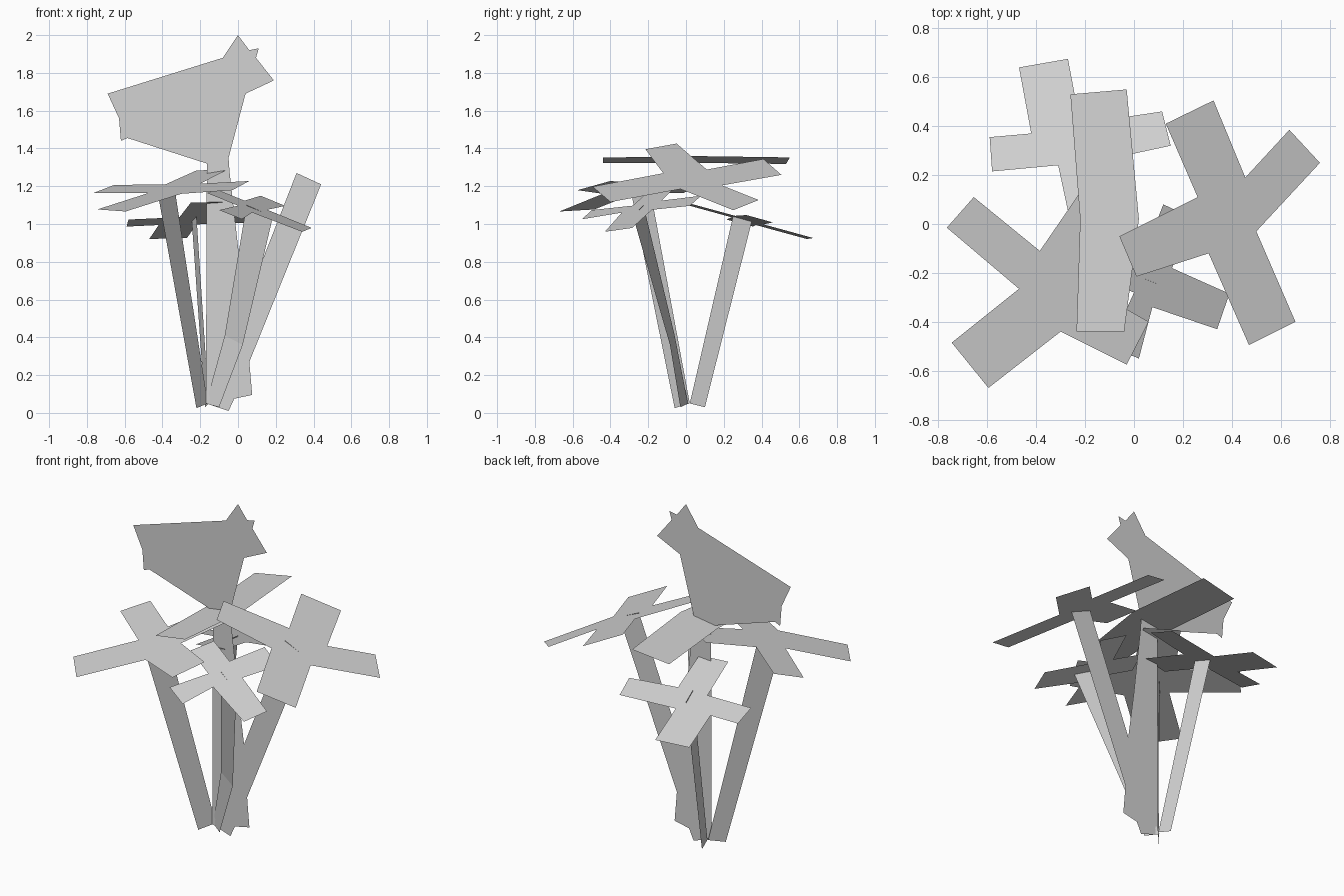
import bpy
import bmesh

cube = bpy.data.objects.get("Cube")
if cube:
    bpy.data.objects.remove(cube, do_unlink=True)

# One plain grey for every card
grey = bpy.data.materials.new("plain_grey")
grey.use_nodes = True
grey.diffuse_color = (0.65, 0.65, 0.65, 1)
bsdf = next(n for n in grey.node_tree.nodes if n.type == 'BSDF_PRINCIPLED')
bsdf.inputs["Base Color"].default_value = (0.65, 0.65, 0.65, 1)
bsdf.inputs["Roughness"].default_value = 0.8


def add_card(name, faces):
    """Flat paper card made of one or more polygons."""
    mesh = bpy.data.meshes.new(name)
    bm = bmesh.new()
    for pts in faces:
        bm.faces.new([bm.verts.new(p) for p in pts])
    bmesh.ops.remove_doubles(bm, verts=bm.verts, dist=0.0005)
    bm.to_mesh(mesh)
    bm.free()
    mesh.materials.append(grey)
    obj = bpy.data.objects.new(name, mesh)
    bpy.context.collection.objects.link(obj)
    return obj


def upright_card(name, outline):
    """Card standing in the y = 0 plane, outline given as (x, z)."""
    return add_card(name, [[(x, 0, z) for x, z in outline]])


def sloped_card(name, outline, z0, sx, sy):
    """Card on the plane z = z0 + sx*x + sy*y, outline seen from above."""
    card = add_card(name, [[(x, y, z0 + sx * x + sy * y) for x, y in outline]])
    if card.data.polygons[0].normal.z < 0:
        card.data.flip_normals()
    return card


def stem_card(name, edge_a, edge_b):
    """Ribbon stretched between two matching edges."""
    return add_card(name, [[edge_a[i], edge_b[i], edge_b[i + 1], edge_a[i + 1]]
                           for i in range(len(edge_a) - 1)])


# Upright head and the two stems that share its plane
upright_card("head_card", [
    (0, 2), (-0.08, 1.88), (-0.69, 1.69), (-0.63, 1.56), (-0.62, 1.44),
    (-0.585, 1.455), (-0.165, 1.32), (-0.165, 1.28), (-0.045, 1.28), (-0.05, 1.35),
    (0.04, 1.69), (0.19, 1.76), (0.095, 1.88), (0.11, 1.93), (0.06, 1.92)])
upright_card("centre_stem", [
    (-0.165, 1.28), (-0.17, 0.05), (-0.05, 0.01), (-0.02, 0.075),
    (0.04, 0.58), (0, 0.88), (-0.045, 1.28)])
upright_card("side_stem", [
    (-0.02, 0.075), (0.075, 0.095), (0.06, 0.27), (0.44, 1.21),
    (0.31, 1.27), (0.04, 0.58)])

# Leaning stems, all meeting at the foot
stem_card("front_left_stem",
          [(-0.22, -0.06, 0.025), (-0.425, -0.29, 1.165)],
          [(-0.16, 0.02, 0.05), (-0.335, -0.19, 1.185)])
stem_card("front_right_stem",
          [(-0.17, 0.01, 0.05), (-0.07, -0.06, 0.41), (0.045, -0.225, 1.10)],
          [(-0.10, -0.03, 0.03), (0.025, -0.085, 0.36), (0.185, -0.28, 1.04)])
stem_card("back_stem",
          [(-0.155, 0.02, 0.05), (-0.22, 0.25, 1.045)],
          [(-0.175, 0.10, 0.03), (-0.245, 0.35, 1.02)])

# Long strip lying under the head
sloped_card("top_strip", [
    (-0.26, 0.53), (-0.03, 0.55), (0.02, 0.02), (-0.04, -0.44),
    (-0.235, -0.44), (-0.22, 0.02)], 1.357, 0.15, 0)

# Cross-shaped leaves, each square to its stem
sloped_card("side_leaf", [
    (0.13, 0.41), (0.325, 0.505), (0.455, 0.19), (0.635, 0.385),
    (0.76, 0.25), (0.50, -0.03), (0.66, -0.40), (0.47, -0.495),
    (0.305, -0.12), (0.01, -0.215), (-0.06, -0.05), (0.26, 0.11)],
    1.40, -0.43, 0)
sloped_card("front_left_leaf", [
    (-0.745, -0.485), (-0.595, -0.67), (-0.30, -0.44), (-0.03, -0.575),
    (0.06, -0.40), (-0.20, -0.25), (-0.055, 0.015), (-0.22, 0.13),
    (-0.385, -0.11), (-0.655, 0.11), (-0.765, -0.015), (-0.47, -0.265)],
    1.295, 0.167, 0.193)
sloped_card("front_right_leaf", [
    (0.39, -0.285), (0.155, -0.18), (0.25, 0.02), (0.12, 0.08),
    (0.035, -0.13), (-0.11, -0.07), (-0.165, -0.21), (0, -0.28),
    (-0.10, -0.50), (0.02, -0.55), (0.075, -0.34), (0.34, -0.43)],
    1.166, -0.30, 0.245)
sloped_card("back_leaf", [
    (-0.47, 0.64), (-0.27, 0.675), (-0.22, 0.41), (0.115, 0.46),
    (0.15, 0.32), (-0.13, 0.26), (-0.08, -0.01), (-0.25, -0.04),
    (-0.31, 0.24), (-0.58, 0.215), (-0.59, 0.355), (-0.42, 0.37)],
    1.12, 0.07, -0.26)
